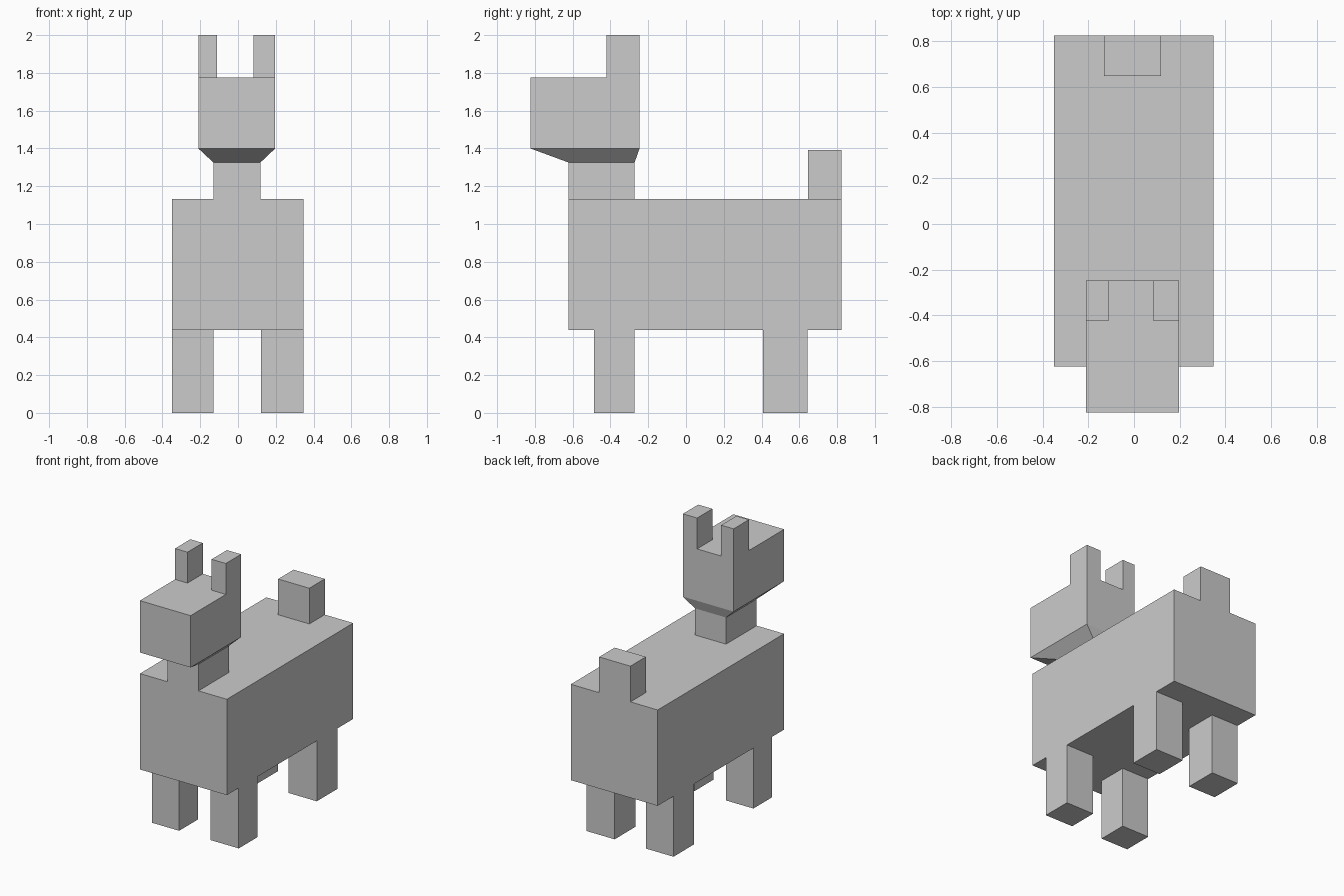
import bpy, bmesh

if "Cube" in bpy.data.objects:
    bpy.data.objects.remove(bpy.data.objects["Cube"])


def loft(name, rings):
    """Stack of rectangular rings (x0, x1, y0, y1, z) joined into a closed solid."""
    bm = bmesh.new()
    loops = [[bm.verts.new(p) for p in ((x0, y0, z), (x1, y0, z), (x1, y1, z), (x0, y1, z))]
             for x0, x1, y0, y1, z in rings]
    for a, b in zip(loops, loops[1:]):
        for i in range(4):
            j = (i + 1) % 4
            bm.faces.new((a[i], a[j], b[j], b[i]))
    bm.faces.new(loops[0][::-1])
    bm.faces.new(loops[-1])
    mesh = bpy.data.meshes.new(name)
    bm.to_mesh(mesh)
    bm.free()
    obj = bpy.data.objects.new(name, mesh)
    bpy.context.collection.objects.link(obj)
    return obj


def box(name, x, y, z):
    return loft(name, [(*x, *y, z[0]), (*x, *y, z[1])])


# Torso and upright tail
box("body", (-0.35, 0.347), (-0.623, 0.824), (0.438, 1.133))
box("tail", (-0.131, 0.119), (0.647, 0.824), (1.133, 1.392))

# Four legs, flush with the body sides
for side, x in (("left", (-0.35, -0.131)), ("right", (0.122, 0.347))):
    for end, y in (("front", (-0.487, -0.272)), ("back", (0.407, 0.643))):
        box(f"{end}_{side}_leg", x, y, (0, 0.438))

# Neck flaring out into the head
neck = (-0.131, 0.119, -0.623, -0.272)
head = (-0.21, 0.197, -0.824, -0.246)
loft("neck_and_head", [(*neck, 1.133), (*neck, 1.326), (*head, 1.40), (*head, 1.776)])

# Ears at the back corners of the head
for side, x in (("left", (-0.21, -0.11)), ("right", (0.083, 0.197))):
    box(f"{side}_ear", x, (-0.421, -0.246), (1.776, 2.0))
